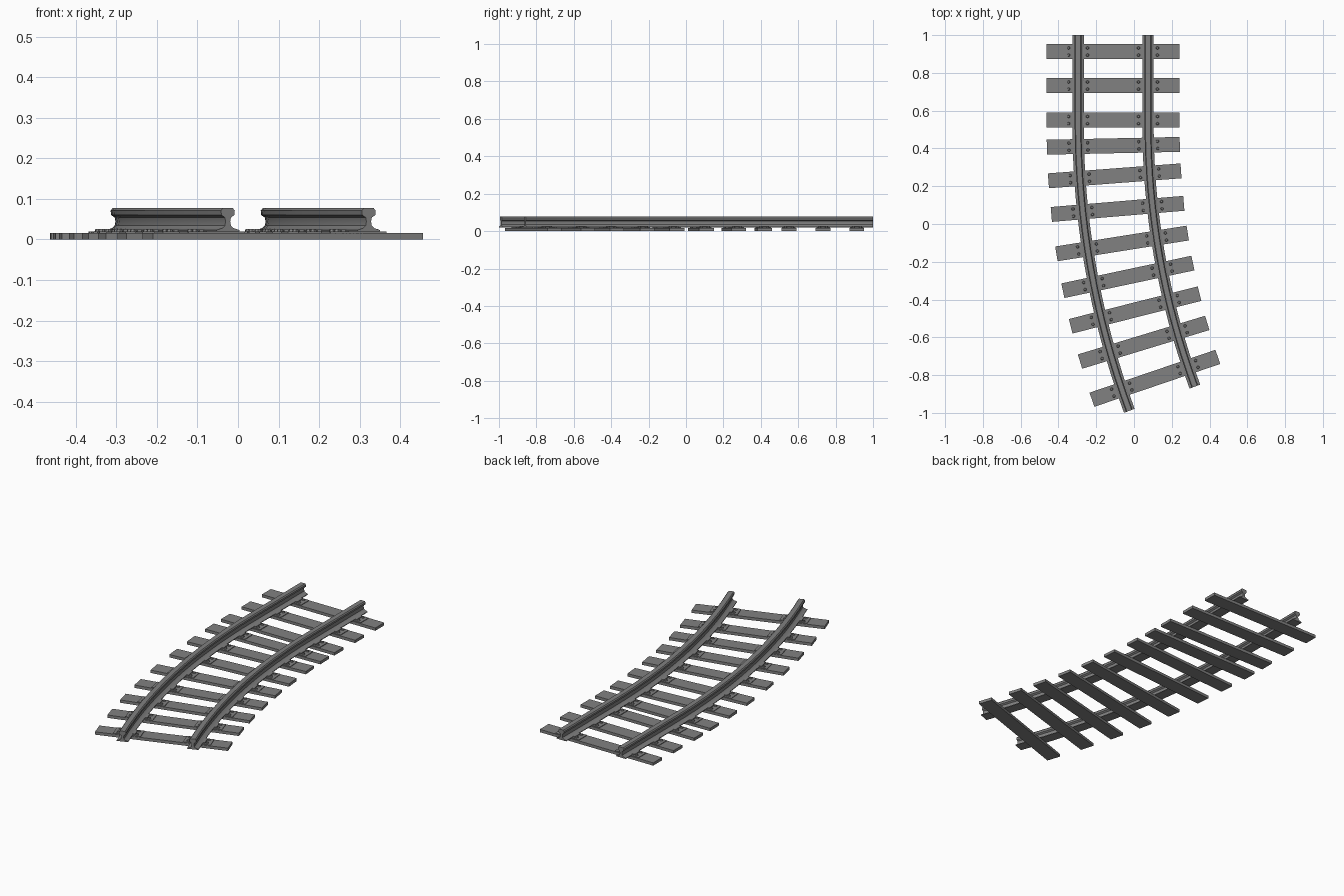
import bpy, bmesh
from math import sin, cos, asin, radians
from mathutils import Matrix

cube = bpy.data.objects.get("Cube")
if cube:
    bpy.data.objects.remove(cube, do_unlink=True)

steel = bpy.data.materials.new("dark_grey")
steel.use_nodes = True
GREY = (0.22, 0.22, 0.22, 1)
steel.diffuse_color = GREY
steel.node_tree.nodes["Principled BSDF"].inputs["Base Color"].default_value = GREY

# Track centre line: straight from the back, then an arc towards +x
START_X, BEND_Y, END_Y, RADIUS = -0.111, 0.529, -0.925, 4.2
HALF_GAUGE = 0.185


def heading(y):
    return asin(max(0, BEND_Y - y) / RADIUS)


def centre_x(y):
    return START_X + RADIUS * (1 - cos(heading(y)))


def finish(name, bm, smooth=False):
    bmesh.ops.recalc_face_normals(bm, faces=bm.faces)
    mesh = bpy.data.meshes.new(name)
    bm.to_mesh(mesh)
    bm.free()
    mesh.materials.append(steel)
    obj = bpy.data.objects.new(name, mesh)
    bpy.context.collection.objects.link(obj)
    if smooth:
        bpy.ops.object.select_all(action='DESELECT')
        obj.select_set(True)
        bpy.context.view_layer.objects.active = obj
        bpy.ops.object.shade_smooth_by_angle(angle=radians(30))
    return obj


def add_box(bm, frame, x, z0, z1, sx, sy):
    place = Matrix.Translation((x, 0, (z0 + z1) / 2)) @ Matrix.Diagonal((sx, sy, z1 - z0, 1))
    bmesh.ops.create_cube(bm, size=1, matrix=frame @ place)


# Rail cross-section: foot, thin web and head (one half, then mirrored)
half = [(0.030, 0.019), (0.030, 0.023), (0.014, 0.028), (0.008, 0.034), (0.006, 0.044),
        (0.008, 0.054), (0.017, 0.060), (0.018, 0.071), (0.013, 0.077)]
profile = half + [(-w, z) for w, z in reversed(half)]
STEPS = 16
stations = [1.0] + [BEND_Y + (END_Y - BEND_Y) * i / STEPS for i in range(STEPS + 1)]


def build_rail(name, side):
    bm = bmesh.new()
    rings = []
    for y in stations:
        a, x = heading(y), centre_x(y)
        ring = []
        for w, z in profile:
            d = side * HALF_GAUGE + w
            ring.append(bm.verts.new((x + d * cos(a), y + d * sin(a), z)))
        rings.append(ring)
    n = len(profile)
    for r0, r1 in zip(rings, rings[1:]):
        for i in range(n):
            j = (i + 1) % n
            bm.faces.new((r0[i], r0[j], r1[j], r1[i]))
    bm.faces.new(rings[0])
    bm.faces.new(rings[-1])
    finish(name, bm, smooth=True)


build_rail("right_rail", -1)
build_rail("left_rail", 1)

# Sleepers: position along the track and slant in degrees
sleepers = [(0.913, 0), (0.733, 0), (0.55, 0), (0.414, 1.2), (0.255, 4.3), (0.08, 4.8),
            (-0.103, 9), (-0.28, 12), (-0.455, 14.2), (-0.626, 16.9), (-0.817, 18.8)]
plates, bolts = bmesh.new(), bmesh.new()
for k, (y, slant) in enumerate(sleepers):
    frame = Matrix.Translation((centre_x(y), y, 0)) @ Matrix.Rotation(radians(slant), 4, 'Z')
    bm = bmesh.new()
    add_box(bm, frame, 0, 0, 0.016, 0.704, 0.079)
    finish(f"sleeper_{k + 1}", bm)
    for side in (-1, 1):
        rail = side * HALF_GAUGE
        # Base plate under the rail
        add_box(plates, frame, rail, 0.014, 0.0195, 0.146, 0.072)
        for edge in (-1, 1):
            # Clip gripping the rail foot, with two hexagonal bolts
            add_box(plates, frame, rail + edge * 0.034, 0.018, 0.0245, 0.014, 0.05)
            for along in (-1, 1):
                spot = Matrix.Translation((rail + edge * 0.05, along * 0.019, 0.022))
                bmesh.ops.create_cone(bolts, cap_ends=True, segments=6, radius1=0.009,
                                      radius2=0.006, depth=0.008, matrix=frame @ spot)
finish("base_plates", plates)
finish("bolts", bolts)
